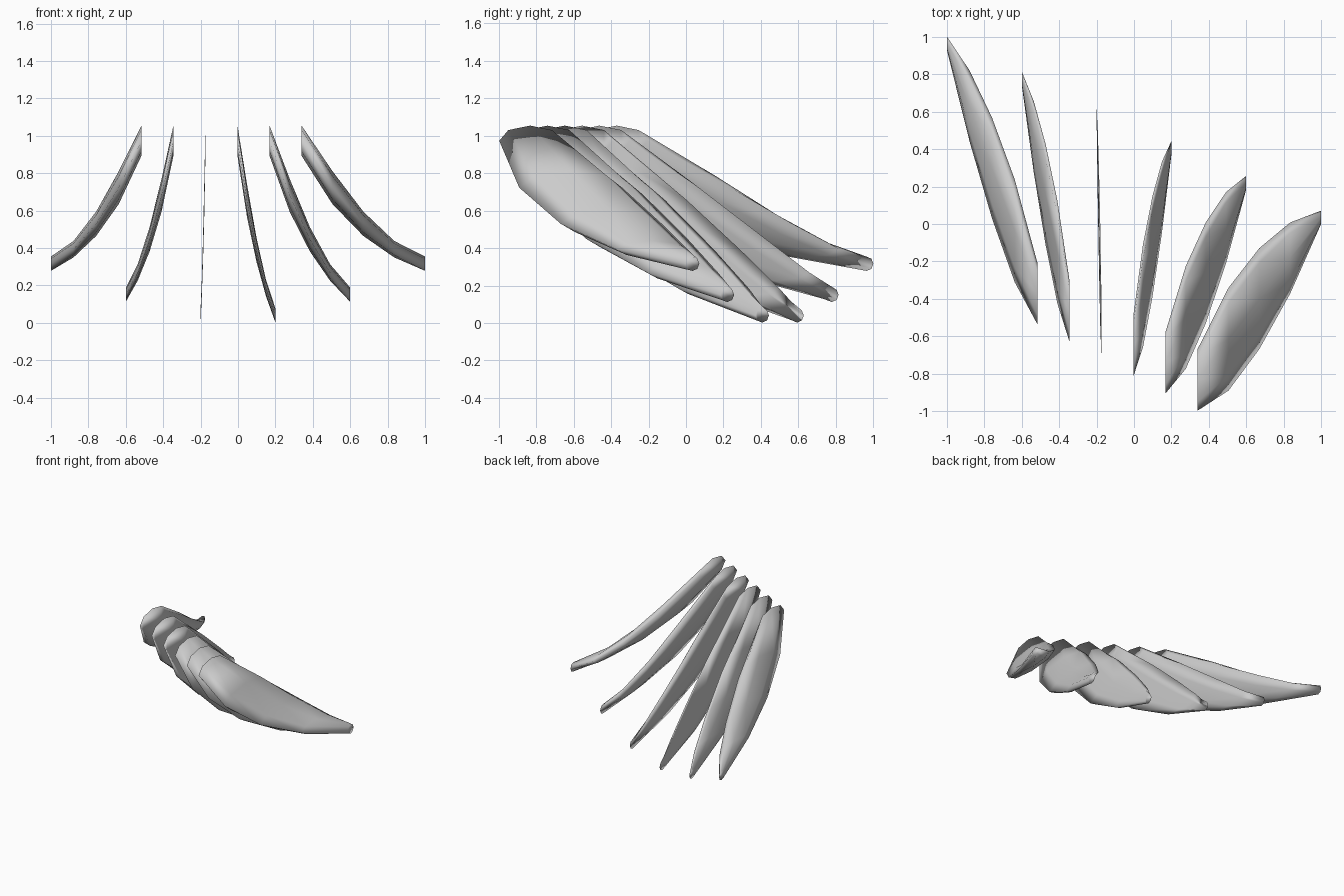
import bpy, bmesh, math
from mathutils import Vector

cube = bpy.data.objects.get("Cube")
if cube:
    bpy.data.objects.remove(cube, do_unlink=True)

grey = bpy.data.materials.new("plain grey")
grey.use_nodes = True
colour = (0.6, 0.6, 0.6, 1)
grey.diffuse_color = colour
grey.node_tree.nodes["Principled BSDF"].inputs["Base Color"].default_value = colour

SIDES = 8
# Half width (y) and half height (z) of each section, root to tip
SECTIONS = [(0.165, 0.081), (0.275, 0.088), (0.27, 0.065), (0.19, 0.044), (0.036, 0.038)]
TIP_HEIGHTS = [0.316, 0.15, 0.04]


def make_blade(name, root, tip, sag=0.46):
    """Loft flattened rings, all facing x, along a sagging path."""
    bm = bmesh.new()
    rings = []
    for i, (ry, rz) in enumerate(SECTIONS):
        t = i / (len(SECTIONS) - 1)
        centre = root.lerp(tip, t) - Vector((0, 0, sag * t * (1 - t)))
        ring = []
        for k in range(SIDES):
            a = math.tau * k / SIDES
            ring.append(bm.verts.new(centre + Vector((0, ry * math.cos(a), rz * math.sin(a)))))
        rings.append(ring)
    for a, b in zip(rings, rings[1:]):
        for k in range(SIDES):
            n = (k + 1) % SIDES
            bm.faces.new((a[k], a[n], b[n], b[k]))
    # Closed root and tip
    bm.faces.new(rings[0])
    bm.faces.new(rings[-1])
    bmesh.ops.recalc_face_normals(bm, faces=bm.faces)
    for f in bm.faces:
        f.smooth = True
    mesh = bpy.data.meshes.new(name)
    bm.to_mesh(mesh)
    bm.free()
    mesh.materials.append(grey)
    bpy.context.collection.objects.link(bpy.data.objects.new(name, mesh))


# Fan of six blades, from the right side to the left
for i in range(6):
    root = Vector((-0.517 + 0.1715 * i, -0.37 - 0.0925 * i, 0.973))
    tip = Vector((-1 + 0.4 * i, 0.965 - 0.186 * i, TIP_HEIGHTS[min(i, 5 - i)]))
    make_blade(f"blade_{i + 1}", root, tip)
